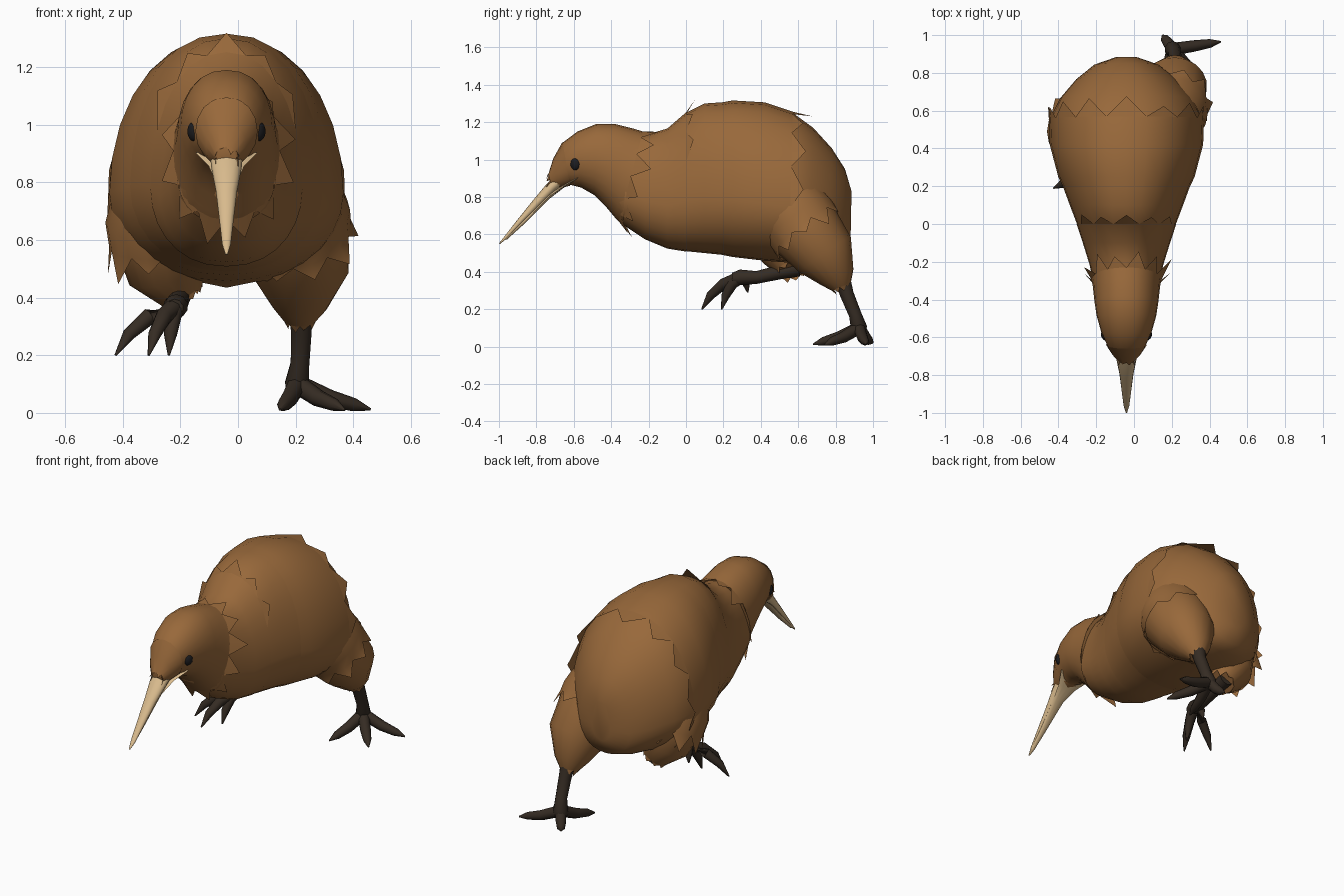
import bpy, bmesh, math, random
from mathutils import Vector

random.seed(4)
cube = bpy.data.objects.get("Cube")
if cube:
    bpy.data.objects.remove(cube)
MID = -0.04  # sideways centre of the torso


def material(name, colour):
    m = bpy.data.materials.new(name)
    m.use_nodes = True
    m.diffuse_color = (*colour, 1)
    bsdf = m.node_tree.nodes["Principled BSDF"]
    bsdf.inputs["Base Color"].default_value = (*colour, 1)
    bsdf.inputs["Roughness"].default_value = 0.8
    return m


brown = material("feather brown", (0.315, 0.14, 0.043))
dark = material("leg dark brown", (0.036, 0.025, 0.017))
ivory = material("beak ivory", (0.70, 0.50, 0.27))
black = material("eye black", (0.012, 0.012, 0.014))


def skin(name, rings, mat, fringe=0, flare=0, caps=True, above=0):
    """Join rings of points; optionally end in a ragged row of feather tips."""
    bm = bmesh.new()
    n = len(rings[0])
    rows = [[bm.verts.new(p) for p in ring] for ring in rings]
    for a, b in zip(rows, rows[1:]):
        for k in range(n):
            j = (k + 1) % n
            bm.faces.new((a[k], a[j], b[j], b[k]))
    if caps:
        bm.faces.new(rows[0])
        bm.faces.new(rows[-1])
    bmesh.ops.recalc_face_normals(bm, faces=bm.faces[:])
    if fringe:
        last, prev = rows[-1], rows[-2]
        centre = sum((v.co for v in last), Vector()) / n
        for k in range(0, n, 2):
            a, mid, b = last[k], last[k + 1], last[(k + 2) % n]
            if mid.co.z < above:
                continue
            along = (mid.co - prev[k + 1].co).normalized()
            out = (mid.co - centre).normalized()
            tip = bm.verts.new(mid.co + along * fringe * random.uniform(0.6, 1.3)
                               + out * flare * random.uniform(0.3, 1.2))
            bm.faces.new((a, mid, tip))
            bm.faces.new((mid, b, tip))
    mesh = bpy.data.meshes.new(name)
    bm.to_mesh(mesh)
    bm.free()
    mesh.materials.append(mat)
    ob = bpy.data.objects.new(name, mesh)
    bpy.context.collection.objects.link(ob)
    bpy.ops.object.select_all(action="DESELECT")
    ob.select_set(True)
    bpy.context.view_layer.objects.active = ob
    bpy.ops.object.shade_smooth_by_angle(angle=math.radians(50))


def sections(table, n=24, low=0.5, grow=0.0):
    """Egg-shaped rings from (top y, top z, bottom y, bottom z, half width)."""
    rings = []
    for yt, zt, yb, zb, w in table:
        top, bottom = Vector((MID, yt, zt + grow)), Vector((MID, yb, zb - grow))
        ring = []
        for k in range(n):
            t = math.tau * k / n
            c, s = math.cos(t), math.sin(t)
            p = bottom.lerp(top, low + s * (1 - low if s > 0 else low))
            p.x += math.copysign(abs(c) ** 0.9, c) * (w + grow)
            ring.append(p)
        rings.append(ring)
    return rings


def tube(path, n=10):
    """Round rings along a path of (x, y, z, radius)."""
    pts = [Vector(p[:3]) for p in path]
    rings = []
    for i, p in enumerate(pts):
        d = (pts[min(i + 1, len(pts) - 1)] - pts[max(i - 1, 0)]).normalized()
        ref = Vector((1, 0, 0)) if abs(d.x) < 0.8 else Vector((0, 0, 1))
        u = d.cross(ref).normalized()
        v = d.cross(u)
        rings.append([p + (u * math.cos(math.tau * k / n) + v * math.sin(math.tau * k / n)) * path[i][3]
                      for k in range(n)])
    return rings


# Torso with overlapping feather layers
torso = [
    (-.42, 1.10, -.44, .76, .12), (-.30, 1.13, -.34, .66, .165),
    (-.20, 1.13, -.22, .58, .19), (-.10, 1.16, -.10, .53, .225),
    (0, 1.25, 0, .51, .262), (.10, 1.30, .10, .50, .30),
    (.25, 1.31, .25, .485, .355), (.42, 1.30, .42, .465, .40),
    (.57, 1.25, .55, .455, .405), (.68, 1.17, .66, .455, .35),
    (.78, 1.06, .76, .465, .265), (.85, .95, .84, .49, .17),
    (.885, .83, .88, .58, .06)]
skin("torso", sections(torso, 28, 0.36), brown)
skin("back_feathers", sections(torso[5:6], 28, 0.36, -0.01) + sections(torso[6:9], 28, 0.36, 0.006),
     brown, 0.09, 0.01, False)
skin("neck_feathers", sections(torso[1:4], 28, 0.36, 0.006) + sections(torso[4:5], 28, 0.36, 0.002),
     brown, 0.05, 0.025, False, 0.95)

# Head with a ragged collar
head = [
    (-.735, .92, -.72, .86, .035), (-.71, 1.0, -.68, .85, .067),
    (-.66, 1.09, -.62, .865, .103), (-.58, 1.15, -.56, .85, .134),
    (-.48, 1.19, -.49, .81, .158), (-.38, 1.19, -.43, .75, .17),
    (-.28, 1.165, -.38, .69, .178), (-.23, 1.15, -.36, .67, .185)]
skin("head", sections(head, 24), brown, 0.08, 0.045)
skin("beak_ruff", sections(head[2::-1], 16, 0.5, 0.005), brown, 0.03, 0.025, False)

# Beak
upper = [
    (-.69, .92, -.62, .89, .058), (-.745, .87, -.69, .835, .053),
    (-.82, .78, -.77, .76, .037), (-.90, .68, -.87, .665, .025),
    (-.97, .59, -.955, .58, .015), (-1, .552, -.995, .548, .004)]
lower = [
    (-.58, .907, -.577, .898, .107), (-.66, .862, -.65, .852, .062),
    (-.74, .81, -.73, .79, .036), (-.87, .68, -.86, .66, .02),
    (-.97, .585, -.96, .57, .01)]
skin("upper_beak", sections(upper, 12), ivory)
skin("lower_beak", sections(lower, 12), ivory)

# Eyes, turned to look forward and outward
for side, label in ((1, "left"), (-1, "right")):
    bpy.ops.mesh.primitive_uv_sphere_add(segments=14, ring_count=8, radius=1,
                                         location=(MID + side * 0.113, -.592, .977))
    eye = bpy.context.object
    eye.name = label + "_eye"
    eye.scale = (.02, .029, .034)
    eye.rotation_euler.z = side * -0.55
    eye.data.materials.append(black)
    bpy.ops.object.shade_smooth()

# Thighs blending into the torso, each with one loose feather tuft
thighs = {
    "left": [(.10, .46, .87, .2), (.185, .61, .66, .203), (.22, .745, .49, .166),
             (.215, .81, .37, .095), (.215, .83, .32, .055)],
    "right": [(-.19, .42, .87, .2), (-.26, .50, .63, .195), (-.24, .55, .49, .145),
              (-.19, .565, .41, .08)]}
for label, path in thighs.items():
    skin(label + "_thigh", tube(path, 18), brown, 0.035, 0.01)
    a, b, c = (Vector(p) for p in path[:3])
    tuft = [a.lerp(b, 0.7), b, b.lerp(c, 0.2)]
    rings = tube([(*p[:3], p[3] + 0.008) for p in tuft], 20)
    skin(label + "_thigh_tuft", rings, brown, 0.08, 0.03, False)

# Shanks and feet
shanks = {
    "left": [(.215, .83, .38, .045), (.22, .86, .28, .037), (.215, .905, .17, .034),
             (.205, .925, .10, .044), (.20, .93, .06, .03)],
    "right": [(-.20, .60, .42, .045), (-.205, .50, .398, .038), (-.21, .38, .37, .034),
              (-.215, .29, .37, .042), (-.22, .25, .365, .03)]}
toe_tips = {
    "left": [(.145, .68, .012), (.37, .74, .01), (.46, .965, .012), (.15, 1.0, .02)],
    "right": [(-.425, .19, .2), (-.31, .085, .2), (-.24, .19, .2), (-.25, .33, .29)]}
for label, path in shanks.items():
    skin(label + "_shank", tube(path), dark)
    root = Vector(path[3][:3])
    for i, tip in enumerate(toe_tips[label]):
        tip = Vector(tip)
        knuckle = root.lerp(tip, 0.45)
        pad = root.lerp(tip, 0.78)
        if label == "left":
            knuckle.z, pad.z = 0.05, 0.028
        else:
            knuckle.z += 0.04
            pad.z += 0.035
        skin(f"{label}_toe_{i + 1}", tube([(*root, .034), (*knuckle, .03), (*pad, .023),
                                          (*tip, .004)], 8), dark)
